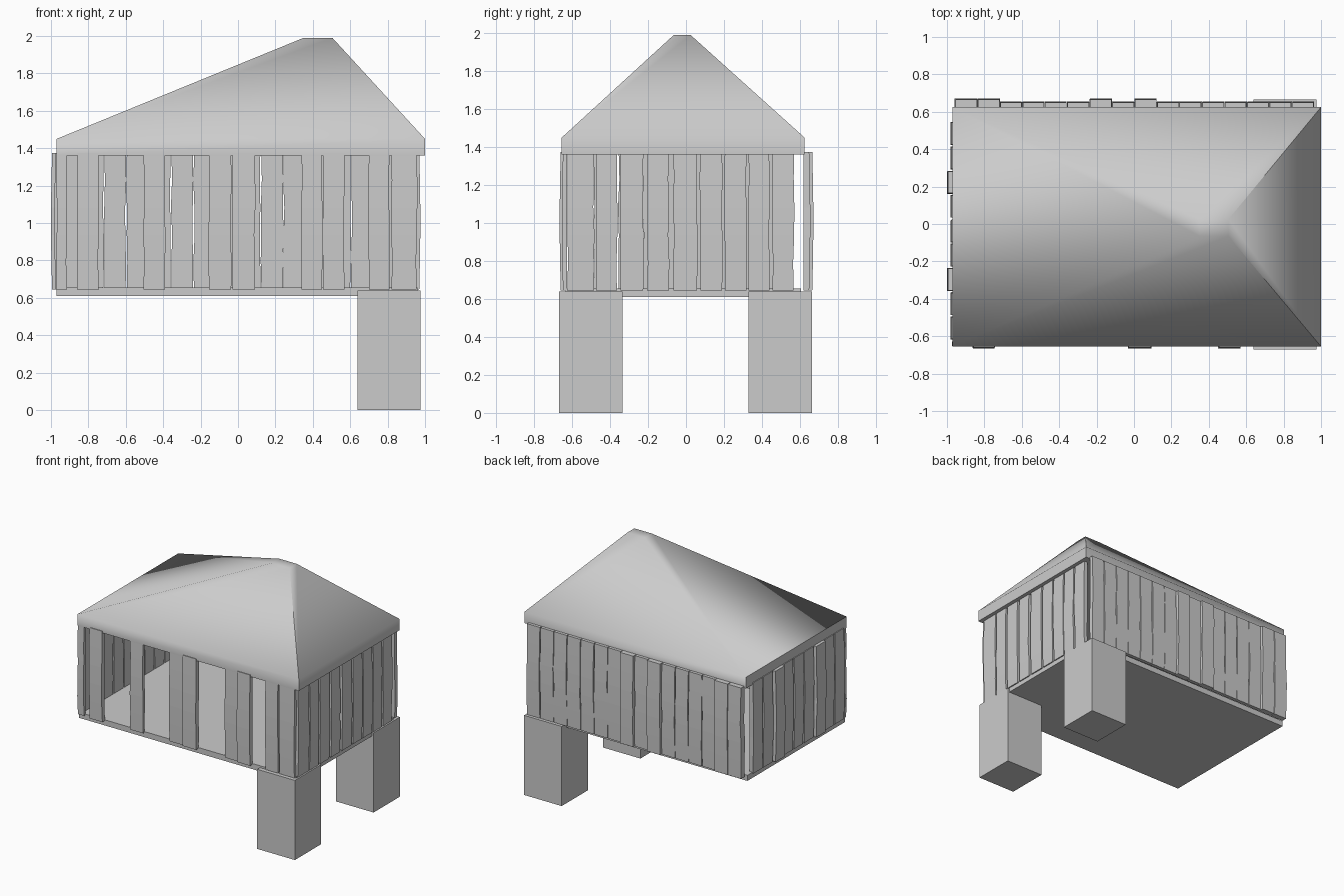
import bpy, bmesh, random, math

if "Cube" in bpy.data.objects:
    bpy.data.objects.remove(bpy.data.objects["Cube"])

random.seed(4)


def add_object(name, bm):
    bmesh.ops.recalc_face_normals(bm, faces=bm.faces[:])
    mesh = bpy.data.meshes.new(name)
    bm.to_mesh(mesh)
    bm.free()
    ob = bpy.data.objects.new(name, mesh)
    bpy.context.collection.objects.link(ob)
    return ob


def loft(name, rings):
    """Closed solid through a stack of rings of equal vertex count."""
    bm = bmesh.new()
    vs = [[bm.verts.new(p) for p in r] for r in rings]
    n = len(rings[0])
    for a, b in zip(vs, vs[1:]):
        for i in range(n):
            j = (i + 1) % n
            bm.faces.new((a[i], a[j], b[j], b[i]))
    bm.faces.new(vs[0][::-1])
    bm.faces.new(vs[-1])
    return add_object(name, bm)


def rect(x0, x1, y0, y1, z):
    return [(x0, y0, z), (x1, y0, z), (x1, y1, z), (x0, y1, z)]


def box(name, x0, x1, y0, y1, z0, z1):
    return loft(name, [rect(x0, x1, y0, y1, z0), rect(x0, x1, y0, y1, z1)])


def plank(name, a, b, inner, outer, along_x, z0=0.645, z1=1.375):
    """Upright board with slightly wobbly edges, spanning a..b along its wall."""
    rings = []
    for k in range(6):
        wob = 0.004 if 0 < k < 5 else 0.001
        l = a + random.uniform(-wob, wob)
        r = b + random.uniform(-wob, wob)
        o = outer + math.copysign(0.006, outer) * math.sin(math.pi * k / 5)
        z = z0 + (z1 - z0) * k / 5
        lo, hi = min(inner, o), max(inner, o)
        rings.append(rect(l, r, lo, hi, z) if along_x else rect(lo, hi, l, r, z))
    return loft(name, rings)


# Roof: skirt, off-centre hip slopes and small flat top
roof = loft("roof", [rect(-0.97, 1.0, -0.655, 0.625, 1.36),
                     rect(-0.97, 1.0, -0.655, 0.625, 1.45),
                     rect(0.35, 0.505, -0.065, 0.025, 1.99)])
bpy.context.view_layer.objects.active = roof
roof.select_set(True)
bpy.ops.object.shade_smooth_by_angle(angle=math.radians(55))

# Floor slab
box("floor", -0.97, 0.96, -0.635, 0.605, 0.61, 0.655)

# Two block legs under the right end
box("front_leg", 0.64, 0.975, -0.67, -0.335, 0, 0.64)
box("back_leg", 0.64, 0.975, 0.33, 0.665, 0, 0.64)

# Back wall: close-set boards, some proud of the rest
for i in range(16):
    x = -0.955 + i * 0.12
    outer = 0.665 if i in (0, 1, 6, 8) else 0.649
    plank(f"back_plank_{i}", x, x + 0.115, 0.62, outer, True)

# Front wall: boards with wide openings between them
front = [(-0.97, -0.915), (-0.86, -0.745), (-0.505, -0.39), (-0.155, -0.037),
         (-0.03, 0.09), (0.34, 0.448), (0.453, 0.57), (0.7, 0.81), (0.82, 0.955)]
for i, (a, b) in enumerate(front):
    plank(f"front_plank_{i}", a, b, -0.628, -0.66 if i in (1, 4, 6) else -0.648, True)

# Left wall
for i in range(9):
    y = -0.615 + i * 0.13
    plank(f"left_plank_{i}", y, y + 0.117, -0.945, -0.994 if i in (2, 6) else -0.976, False)

# Right wall
right = [(-0.625, -0.485), (-0.475, -0.365), (-0.345, -0.225), (-0.205, -0.09),
         (-0.065, 0.058), (0.075, 0.19), (0.205, 0.318), (0.33, 0.438), (0.455, 0.567)]
for i, (a, b) in enumerate(right):
    plank(f"right_plank_{i}", a, b, 0.94, 0.969, False)
